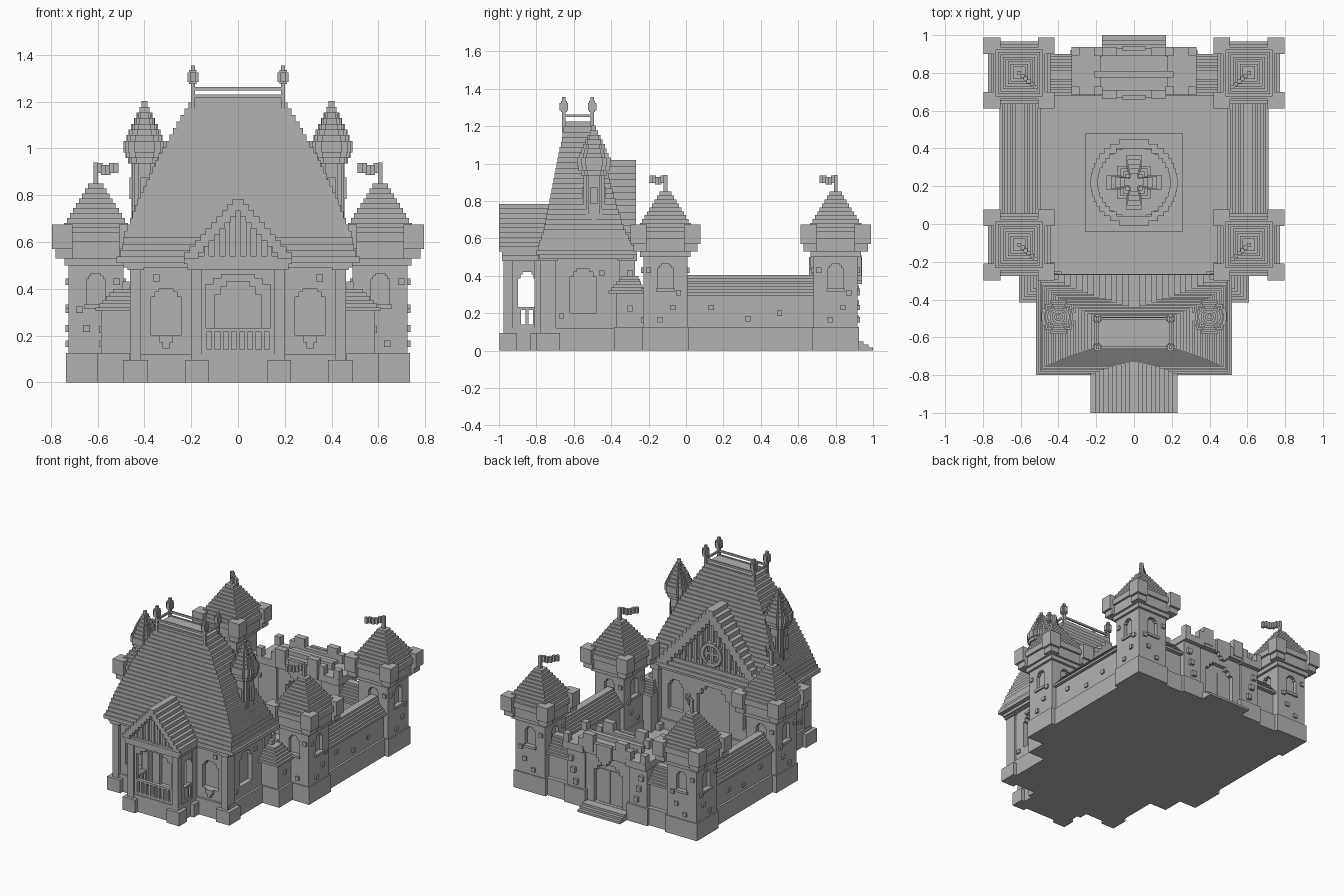
import bpy, bmesh, math
from mathutils import Matrix, Vector

old = bpy.data.objects.get("Cube")
if old:
    bpy.data.objects.remove(old, do_unlink=True)

stone = bpy.data.materials.new("grey stone")
stone.use_nodes = True
GREY = (0.45, 0.45, 0.45, 1)
stone.diffuse_color = GREY
stone.node_tree.nodes["Principled BSDF"].inputs["Base Color"].default_value = GREY
SIDES = (1, -1)


def box(bm, x0, x1, y0, y1, z0, z1):
    size = Vector((abs(x1 - x0), abs(y1 - y0), abs(z1 - z0)))
    mid = Vector((x0 + x1, y0 + y1, z0 + z1)) / 2
    bmesh.ops.create_cube(bm, size=1, matrix=Matrix.Translation(mid) @ Matrix.Diagonal(size).to_4x4())


def block(bm, cx, cy, hx, hy, z0, z1):
    box(bm, cx - hx, cx + hx, cy - hy, cy + hy, z0, z1)


def finish(name, bm, cutter=None):
    me = bpy.data.meshes.new(name)
    bmesh.ops.recalc_face_normals(bm, faces=bm.faces)
    bm.to_mesh(me)
    bm.free()
    me.materials.append(stone)
    ob = bpy.data.objects.new(name, me)
    bpy.context.scene.collection.objects.link(ob)
    if cutter:
        tool = finish(name + "_cutter", cutter)
        tool.hide_render = True
        mod = ob.modifiers.new("openings", 'BOOLEAN')
        mod.operation, mod.solver, mod.object = 'DIFFERENCE', 'EXACT', tool
        bpy.context.view_layer.objects.active = ob
        bpy.ops.object.modifier_apply(modifier=mod.name)
        bpy.data.objects.remove(tool, do_unlink=True)
    return ob


def stepped(bm, keys, n):
    """Stacked slabs following (z, x0, x1, y0, y1) key sections."""
    lo, hi = keys[0][0], keys[-1][0]
    for i in range(n):
        z = lo + (hi - lo) * i / n
        a, b = next((a, b) for a, b in zip(keys, keys[1:]) if z < b[0])
        t = (z - a[0]) / (b[0] - a[0])
        box(bm, *[p + (q - p) * t for p, q in zip(a[1:], b[1:])], z, z + (hi - lo) / n)


def pyramid(bm, cx, cy, z0, z1, h0, h1, n):
    stepped(bm, [(z, cx - h, cx + h, cy - h, cy + h) for z, h in ((z0, h0), (z1, h1))], n)


def arch(bm, cx, cy, half, z0, z1, depth, along_x=True):
    """Stepped-arch prism centred on a wall face."""
    right = [(half, 0), (half, 0.82), (half * 0.75, 0.82), (half * 0.75, 0.93), (half * 0.5, 0.93), (half * 0.5, 1)]
    outline = right + [(-u, v) for u, v in reversed(right)]
    rise = lambda v: z0 + (z1 - z0) * v
    if along_x:
        pts, push = [(cx + u, cy - depth, rise(v)) for u, v in outline], (0, 2 * depth, 0)
    else:
        pts, push = [(cx - depth, cy + u, rise(v)) for u, v in outline], (2 * depth, 0, 0)
    face = bm.faces.new([bm.verts.new(p) for p in pts])
    out = bmesh.ops.extrude_face_region(bm, geom=[face])
    bmesh.ops.translate(bm, vec=push, verts=[g for g in out["geom"] if isinstance(g, bmesh.types.BMVert)])


def disc(bm, cx, cy, r, z0, z1, hole=0, rows=14, upright=None):
    """Rounded plate or ring built from rows of blocks."""
    step = 2 * r / rows
    for i in range(rows):
        v = -r + (i + 0.5) * step
        w = math.sqrt(r * r - v * v)
        g = math.sqrt(max(0, hole * hole - v * v))
        for u0, u1 in ((g, w), (-w, -g)) if g else ((-w, w),):
            if upright is None:
                box(bm, cx + u0, cx + u1, cy + v - step / 2, cy + v + step / 2, z0, z1)
            else:
                box(bm, cx + u0, cx + u1, z0, z1, upright + v - step / 2, upright + v + step / 2)


def gable(bm, face, back, half, z0, z1, n, thick, recess):
    """Stepped roof edges with a recessed boarded infill."""
    dz, inner = (z1 - z0) / n, face + recess
    for i in range(n):
        w, z = half * (1 - i / n), z0 + i * dz
        for s in SIDES:
            box(bm, s * max(0, w - thick), s * w, face, back, z, z + dz)
        if w > thick:
            box(bm, -w + thick, w - thick, inner, back, z, z + dz)
    boards = int(half / 0.045)
    for i in range(-boards, boards + 1):
        x = i * 0.045
        top = z0 + (z1 - z0) * (1 - abs(x) / half) - dz
        if top > z0:
            block(bm, x, inner, 0.01, abs(recess) * 0.4, z0, top)
    box(bm, -half, half, inner - recess * 0.5, back, z0 - 0.025, z0 + 0.01)


# Courtyard floor
bm = bmesh.new()
box(bm, -0.6, 0.6, -0.35, 0.88, 0, 0.05)
finish("courtyard_floor", bm)

# Four corner towers with windows, corner blocks, stepped roofs and flags
for label, cy in (("front", -0.11), ("back", 0.8)):
    for s in SIDES:
        cx = s * 0.608
        side = "left" if s > 0 else "right"
        body, cut = bmesh.new(), bmesh.new()
        block(body, cx, cy, 0.118, 0.118, 0.02, 0.58)
        for d in SIDES:
            arch(cut, cx + d * 0.118, cy, 0.04, 0.33, 0.465, 0.025, False)
            arch(cut, cx, cy + d * 0.118, 0.04, 0.33, 0.465, 0.025)
        finish(f"{label}_{side}_tower_body", body, cut)

        bm = bmesh.new()
        block(bm, cx, cy, 0.127, 0.125, 0, 0.125)
        block(bm, cx, cy, 0.135, 0.135, 0.5, 0.53)
        block(bm, cx, cy, 0.15, 0.15, 0.53, 0.6)
        block(bm, cx, cy, 0.165, 0.165, 0.6, 0.64)
        for a in SIDES:
            for b in SIDES:
                block(bm, cx + a * 0.144, cy + b * 0.144, 0.044, 0.044, 0.57, 0.675)
                block(bm, cx + a * 0.136, cy + b * 0.136, 0.036, 0.036, 0.53, 0.57)
            block(bm, cx + a * 0.118, cy, 0.012, 0.05, 0.315, 0.333)
            block(bm, cx, cy + a * 0.118, 0.05, 0.012, 0.315, 0.333)
            for u, z in ((0.04, 0.23), (-0.03, 0.165), (0.07, 0.31), (-0.09, 0.43)):
                block(bm, cx + a * 0.12, cy + u, 0.01, 0.014, z - 0.014, z + 0.014)
                block(bm, cx + a * u, cy + a * 0.12, 0.014, 0.01, z - 0.014, z + 0.014)
        pyramid(bm, cx, cy, 0.64, 0.85, 0.15, 0.02, 10)
        finish(f"{label}_{side}_tower_top", bm)

        bm = bmesh.new()
        block(bm, cx, cy, 0.01, 0.01, 0.84, 0.94)
        for i in range(6):
            dip = 0.008 * (i % 4 > 1)
            block(bm, cx - s * 0.017 * i, cy - 0.015 * i, 0.011, 0.01, 0.895 - dip, 0.937 - dip)
        finish(f"{label}_{side}_flag", bm)

# Curtain walls with ridged caps
for s in SIDES:
    bm = bmesh.new()
    box(bm, s * 0.51, s * 0.705, -0.02, 0.7, 0, 0.125)
    box(bm, s * 0.525, s * 0.69, -0.02, 0.7, 0.1, 0.31)
    stepped(bm, [(0.295, s * 0.495, s * 0.712, 0, 0.7), (0.405, s * 0.59, s * 0.615, 0, 0.7)], 7)
    for y, z in ((0.135, 0.23), (0.5, 0.2), (0.33, 0.17)):
        block(bm, s * 0.69, y, 0.01, 0.014, z - 0.014, z + 0.014)
    box(bm, s * 0.3, s * 0.5, 0.71, 0.9, 0, 0.125)
    box(bm, s * 0.3, s * 0.5, 0.72, 0.87, 0.1, 0.31)
    stepped(bm, [(0.295, s * 0.3, s * 0.5, 0.68, 0.9), (0.405, s * 0.3, s * 0.5, 0.78, 0.8)], 7)
    finish("curtain_wall", bm)

    # Small annex beside the house
    bm = bmesh.new()
    box(bm, s * 0.42, s * 0.6, -0.385, -0.2, 0, 0.125)
    box(bm, s * 0.42, s * 0.585, -0.375, -0.2, 0.1, 0.31)
    stepped(bm, [(0.305, s * 0.42, s * 0.61, -0.415, -0.22), (0.4, s * 0.44, s * 0.52, -0.33, -0.26)], 6)
    block(bm, s * 0.48, -0.3, 0.015, 0.015, 0.4, 0.43)
    block(bm, s * 0.585, -0.3, 0.01, 0.014, 0.21, 0.24)
    finish("annex", bm)

# Gatehouse with door, piers and battlements
bm, cut = bmesh.new(), bmesh.new()
box(bm, -0.18, 0.18, 0.71, 0.89, 0, 0.47)
arch(cut, 0, 0.89, 0.115, 0.05, 0.34, 0.03)
arch(cut, 0, 0.71, 0.115, 0.05, 0.34, 0.03)
finish("gate_wall", bm, cut)
bm = bmesh.new()
for s in SIDES:
    block(bm, s * 0.25, 0.8, 0.085, 0.12, 0, 0.125)
    block(bm, s * 0.25, 0.8, 0.072, 0.105, 0.1, 0.4)
    block(bm, s * 0.25, 0.81, 0.082, 0.128, 0.4, 0.45)
    for a in SIDES:
        for b in SIDES:
            block(bm, s * 0.25 + a * 0.06, 0.81 + b * 0.105, 0.022, 0.022, 0.45, 0.51)
        box(bm, s * 0.09, s * 0.17, 0.8 + a * 0.09, 0.8 + a * 0.135, 0.43, 0.55)
    for z in (0.17, 0.25, 0.33):
        block(bm, s * (0.2 + z / 4), 0.91, 0.016, 0.016, z - 0.018, z + 0.018)
for a in SIDES:
    box(bm, -0.17, 0.17, 0.8 + a * 0.09, 0.8 + a * 0.13, 0.41, 0.49)
    for w, z0, z1 in ((0.06, 0.4, 0.5), (0.042, 0.375, 0.4), (0.02, 0.355, 0.375)):
        block(bm, 0, 0.8 + a * 0.13, w, 0.012, z0, z1)
    for x in (-0.05, 0.05):
        block(bm, x, 0.8 + a * 0.062, 0.046, 0.004, 0.05, 0.29)
box(bm, -0.21, 0.21, 0.775, 0.81, 0.44, 0.5)
finish("gatehouse_battlements", bm)
bm = bmesh.new()
for i, y in enumerate((1.0, 0.975, 0.95)):
    box(bm, -0.17, 0.17, 0.85, y, 0, 0.016 * (i + 1))
finish("gate_steps", bm)

# Fountain
bm = bmesh.new()
box(bm, -0.26, 0.26, -0.04, 0.48, 0.03, 0.06)
disc(bm, 0, 0.22, 0.23, 0.06, 0.12, 0.19, 18)
disc(bm, 0, 0.22, 0.195, 0.06, 0.085, rows=18)
for i in range(5):
    w, z = 0.145 - i * 0.024, 0.085 + i * 0.042
    block(bm, 0, 0.22, w, 0.04 - i * 0.005, z, z + 0.042)
    block(bm, 0, 0.22, 0.04 - i * 0.005, w, z, z + 0.042)
    block(bm, 0, 0.22, w * 0.6, w * 0.6, z, z + 0.03)
finish("fountain", bm)

# House walls with recessed arched windows and doors
bm, cut = bmesh.new(), bmesh.new()
box(bm, -0.45, 0.45, -0.755, -0.31, 0.02, 0.53)
for s in SIDES:
    arch(cut, s * 0.308, -0.755, 0.064, 0.2, 0.4, 0.035)
    arch(cut, s * 0.3, -0.31, 0.06, 0.2, 0.42, 0.03)
    arch(cut, s * 0.45, -0.55, 0.07, 0.2, 0.437, 0.035, False)
arch(cut, 0, -0.755, 0.1, 0.12, 0.43, 0.03)
arch(cut, 0, -0.31, 0.13, 0.06, 0.44, 0.03)
finish("house_walls", bm, cut)
bm = bmesh.new()
box(bm, -0.465, 0.465, -0.77, -0.295, 0, 0.122)
for s in SIDES:
    for y in (-0.737, -0.315):
        block(bm, s * 0.438, y, 0.053, 0.063, 0, 0.095)
        block(bm, s * 0.438, y, 0.024, 0.042, 0.09, 0.52)
        block(bm, s * 0.438, y, 0.035, 0.052, 0.48, 0.52)
    block(bm, s * 0.308, -0.76, 0.03, 0.016, 0.17, 0.2)
    block(bm, s * 0.308, -0.76, 0.014, 0.014, 0.145, 0.17)
    block(bm, s * 0.35, -0.757, 0.014, 0.01, 0.43, 0.46)
    for y, z in ((-0.665, 0.185), (-0.45, 0.415)):
        block(bm, s * 0.452, y, 0.01, 0.014, z - 0.014, z + 0.014)
box(bm, -0.49, 0.49, -0.785, -0.28, 0.49, 0.52)
finish("house_columns", bm)

# Steep main roof with ridge railing and finials
bm = bmesh.new()
keys = [(0.51, 0.52, -0.8, -0.265), (0.545, 0.5, -0.79, -0.28), (0.615, 0.487, -0.765, -0.32), (0.755, 0.43, -0.735, -0.37),
        (0.94, 0.345, -0.7, -0.42), (1.11, 0.25, -0.665, -0.47), (1.225, 0.175, -0.645, -0.5)]
stepped(bm, [(z, -x, x, a, b) for z, x, a, b in keys], 26)
finish("main_roof", bm)
bm = bmesh.new()
for y in (-0.653, -0.502):
    box(bm, -0.193, 0.193, y - 0.006, y + 0.006, 1.248, 1.262)
    box(bm, -0.193, 0.193, y - 0.006, y + 0.006, 1.218, 1.23)
    for s in SIDES:
        x = s * 0.193
        block(bm, x, y, 0.009, 0.009, 1.17, 1.355)
        block(bm, x, y, 0.023, 0.012, 1.285, 1.325)
        block(bm, x, y, 0.012, 0.023, 1.285, 1.325)
        block(bm, x, y, 0.016, 0.016, 1.275, 1.335)
        box(bm, x - 0.006, x + 0.006, -0.653, -0.502, 1.248, 1.262)
finish("ridge_railing", bm)

# Courtyard gable with round window
bm = bmesh.new()
gable(bm, -0.268, -0.5, 0.43, 0.53, 1.02, 14, 0.09, -0.05)
disc(bm, 0, 0, 0.085, -0.33, -0.285, 0.06, 12, 0.69)
block(bm, 0, -0.305, 0.06, 0.008, 0.682, 0.698)
block(bm, 0, -0.305, 0.008, 0.008, 0.63, 0.75)
finish("courtyard_gable", bm)

# Pair of roof turrets
for s in SIDES:
    bm = bmesh.new()
    x, y = s * 0.4, -0.492
    disc(bm, x, y, 0.057, 0.66, 0.96, rows=8)
    for d in SIDES:
        block(bm, x, y + d * 0.055, 0.018, 0.01, 0.785, 0.875)
        block(bm, x + d * 0.055, y, 0.01, 0.018, 0.785, 0.875)
    rings = [0.07, 0.082, 0.09, 0.09, 0.078, 0.068, 0.058, 0.046, 0.034, 0.022, 0.012]
    for i, r in enumerate(rings):
        disc(bm, x, y, r, 0.935 + i * 0.0243, 0.9595 + i * 0.0243, rows=8)
    finish("roof_turret", bm)

# Open porch: base, columns, arched railing panels and gable roof
bm = bmesh.new()
box(bm, -0.2, 0.2, -0.97, -0.75, 0, 0.122)
for s in SIDES:
    for y in (-0.952, -0.785):
        block(bm, s * 0.177, y, 0.05, 0.046, 0, 0.095)
        block(bm, s * 0.178, y, 0.024, 0.024, 0.09, 0.52)
box(bm, -0.215, 0.215, -0.985, -0.75, 0.48, 0.525)
finish("porch_frame", bm)
bm, cut = bmesh.new(), bmesh.new()
box(bm, -0.18, 0.18, -0.965, -0.94, 0.11, 0.5)
arch(cut, 0, -0.952, 0.14, 0.232, 0.46, 0.05)
for i in range(8):
    block(cut, (i - 3.5) * 0.035, -0.952, 0.01, 0.05, 0.14, 0.217)
finish("porch_front_panel", bm, cut)
for s in SIDES:
    bm, cut = bmesh.new(), bmesh.new()
    block(bm, s * 0.18, -0.85, 0.012, 0.1, 0.11, 0.5)
    arch(cut, s * 0.18, -0.85, 0.047, 0.232, 0.42, 0.05, False)
    for d in SIDES:
        block(cut, s * 0.18, -0.85 + d * 0.02, 0.05, 0.011, 0.14, 0.217)
    finish("porch_side_panel", bm, cut)
bm = bmesh.new()
gable(bm, -1.0, -0.7, 0.23, 0.53, 0.785, 10, 0.06, 0.035)
finish("porch_roof", bm)
